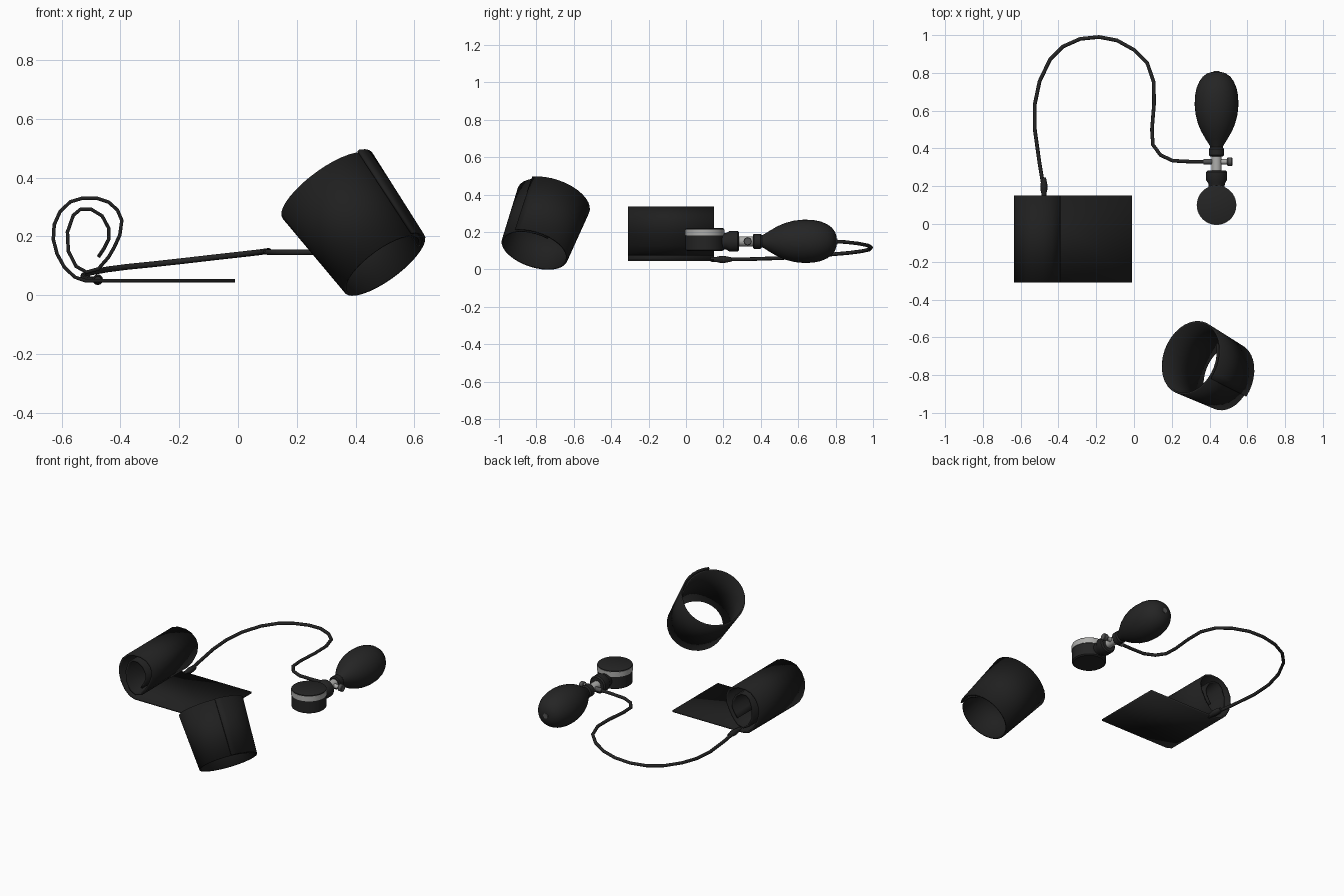
import bpy, math
from mathutils import Vector

if "Cube" in bpy.data.objects:
    bpy.data.objects.remove(bpy.data.objects["Cube"])


def mat(name, r, g, b):
    m = bpy.data.materials.new(name)
    m.diffuse_color = (r, g, b, 1)
    m.use_nodes = True
    m.node_tree.nodes["Principled BSDF"].inputs["Base Color"].default_value = m.diffuse_color
    return m


FABRIC = mat("black_fabric", .014, .014, .014)
RUBBER = mat("black_rubber", .018, .018, .018)
METAL = mat("light_metal", .42, .42, .41)
DARK = mat("dark_metal", .09, .09, .09)


def make(name, verts, faces, material, angle=35):
    me = bpy.data.meshes.new(name)
    me.from_pydata(verts, [], faces)
    me.materials.append(material)
    ob = bpy.data.objects.new(name, me)
    bpy.context.collection.objects.link(ob)
    bpy.ops.object.select_all(action='DESELECT')
    ob.select_set(True)
    bpy.context.view_layer.objects.active = ob
    bpy.ops.object.shade_smooth_by_angle(angle=math.radians(angle))
    return ob


def lathe(name, origin, axis, profile, material, n=32):
    """Spin (distance along axis, radius) pairs round an axis; ends are capped."""
    q = Vector(axis).to_track_quat('Z', 'Y')
    verts = [Vector(origin) + q @ Vector((r * math.cos(2 * math.pi * i / n),
                                          r * math.sin(2 * math.pi * i / n), h))
             for h, r in profile for i in range(n)]
    faces = [(k * n + i, k * n + (i + 1) % n, (k + 1) * n + (i + 1) % n, (k + 1) * n + i)
             for k in range(len(profile) - 1) for i in range(n)]
    last = (len(profile) - 1) * n
    faces += [tuple(reversed(range(n))), tuple(range(last, last + n))]
    return make(name, verts, faces, material)


def sheet(name, row_a, row_b, thickness, material):
    """Thin fabric sheet stretched between two matching rows of points."""
    n = len(row_a)
    faces = [(i, i + 1, n + i + 1, n + i) for i in range(n - 1)]
    ob = make(name, row_a + row_b, faces, material)
    mod = ob.modifiers.new("thickness", 'SOLIDIFY')
    mod.thickness = thickness
    mod.offset = 0
    return ob


# Arm cuff, rolled up at one end
roll = [(-.01, .05), (-.52, .05), (-.555, .062), (-.59, .095), (-.615, .14), (-.628, .19),
        (-.625, .24), (-.605, .285), (-.57, .318), (-.53, .33), (-.48, .33), (-.44, .317),
        (-.41, .29), (-.395, .255), (-.402, .205), (-.42, .165), (-.44, .13), (-.475, .09),
        (-.515, .079), (-.55, .098), (-.577, .15), (-.58, .215), (-.56, .272), (-.535, .293),
        (-.5, .293), (-.462, .27), (-.439, .227), (-.44, .19), (-.457, .157), (-.475, .13)]
sheet("arm_cuff", [Vector((x, -.31, z)) for x, z in roll],
      [Vector((x, .15, z)) for x, z in roll], .012, FABRIC)

# Loose band: tapered oval wrap with an overlapping flap
top_c, low_c = Vector((.30, -.712, .372)), Vector((.495, -.813, .105))
axis = (low_c - top_c).normalized()
u = (Vector((0, 1, 0)) - axis * axis.y).normalized()
v = axis.cross(u)


def wrap(centre, rv, ru):
    pts = []
    for i in range(41):
        t = math.radians(-33 + i * 10.5)
        s = .019 * (i / 40)
        pts.append(centre + v * (rv - s) * math.cos(t) + u * (ru - s) * math.sin(t))
    return pts


sheet("loose_band", wrap(top_c, .190, .208), wrap(low_c, .168, .190), .010, FABRIC)

# Air tube
path = [(-.477, .14, .053), (-.48, .2, .053), (-.5, .32, .054), (-.525, .5, .06),
        (-.525, .635, .068), (-.5, .755, .078), (-.445, .87, .088), (-.375, .94, .097),
        (-.285, .98, .106), (-.185, .99, .117), (-.09, .972, .128), (0, .922, .138),
        (.07, .852, .146), (.105, .75, .151), (.106, .635, .15), (.095, .5, .148),
        (.1, .42, .147), (.14, .365, .146), (.205, .335, .146), (.3, .33, .148),
        (.385, .33, .15)]
cu = bpy.data.curves.new("air_tube", 'CURVE')
cu.dimensions = '3D'
cu.bevel_depth = .010
cu.bevel_resolution = 2
cu.use_fill_caps = True
sp = cu.splines.new('POLY')
sp.points.add(len(path) - 1)
for p, co in zip(sp.points, path):
    p.co = (*co, 1)
cu.materials.append(RUBBER)
bpy.context.collection.objects.link(bpy.data.objects.new("air_tube", cu))

# Tube connector on the cuff
lathe("cuff_connector", (-.477, .13, .053), (0, 1, 0),
      [(0, .012), (.035, .014), (.05, .018), (.08, .018), (.1, .014), (.115, .011)], RUBBER, 16)

# Gauge: body, light rim and dark cap
GX = .437
lathe("gauge_body", (GX, .10, 0), (0, 0, 1),
      [(.098, .094), (.104, .102), (.182, .102)], RUBBER, 40)
lathe("gauge_rim", (GX, .10, 0), (0, 0, 1), [(.180, .105), (.212, .105)], METAL, 40)
lathe("gauge_cap", (GX, .10, 0), (0, 0, 1),
      [(.211, .103), (.217, .103), (.220, .097)], RUBBER, 40)

# Parts in line along y: neck, valve, collar, bulb
lathe("gauge_neck", (GX, 0, .15), (0, 1, 0),
      [(.18, .042), (.215, .044), (.232, .055), (.276, .055), (.284, .047)], RUBBER)
lathe("valve_body", (GX, 0, .15), (0, 1, 0), [(.28, .027), (.365, .027)], METAL, 20)
lathe("bulb_collar", (GX, 0, .15), (0, 1, 0),
      [(.358, .034), (.364, .040), (.398, .040), (.408, .032)], RUBBER)
lathe("squeeze_bulb", (GX, 0, .15), (0, 1, 0),
      [(.395, .028), (.415, .036), (.45, .058), (.49, .081), (.53, .098), (.58, .111),
       (.63, .116), (.68, .114), (.72, .106), (.755, .091), (.78, .073), (.797, .05),
       (.805, .025)], RUBBER)
lathe("bulb_end_valve", (GX, 0, .15), (0, 1, 0), [(.79, .016), (.81, .016)], DARK, 16)

# Valve cross pieces: tube inlet and release knob
lathe("tube_inlet", (GX, .33, .15), (-1, 0, 0), [(0, .014), (.068, .014)], DARK, 16)
lathe("release_stem", (GX, .33, .15), (1, 0, 0), [(0, .014), (.062, .014)], METAL, 16)
lathe("release_knob", (GX, .33, .15), (1, 0, 0),
      [(.056, .019), (.06, .022), (.08, .022), (.084, .019)], DARK, 16)
